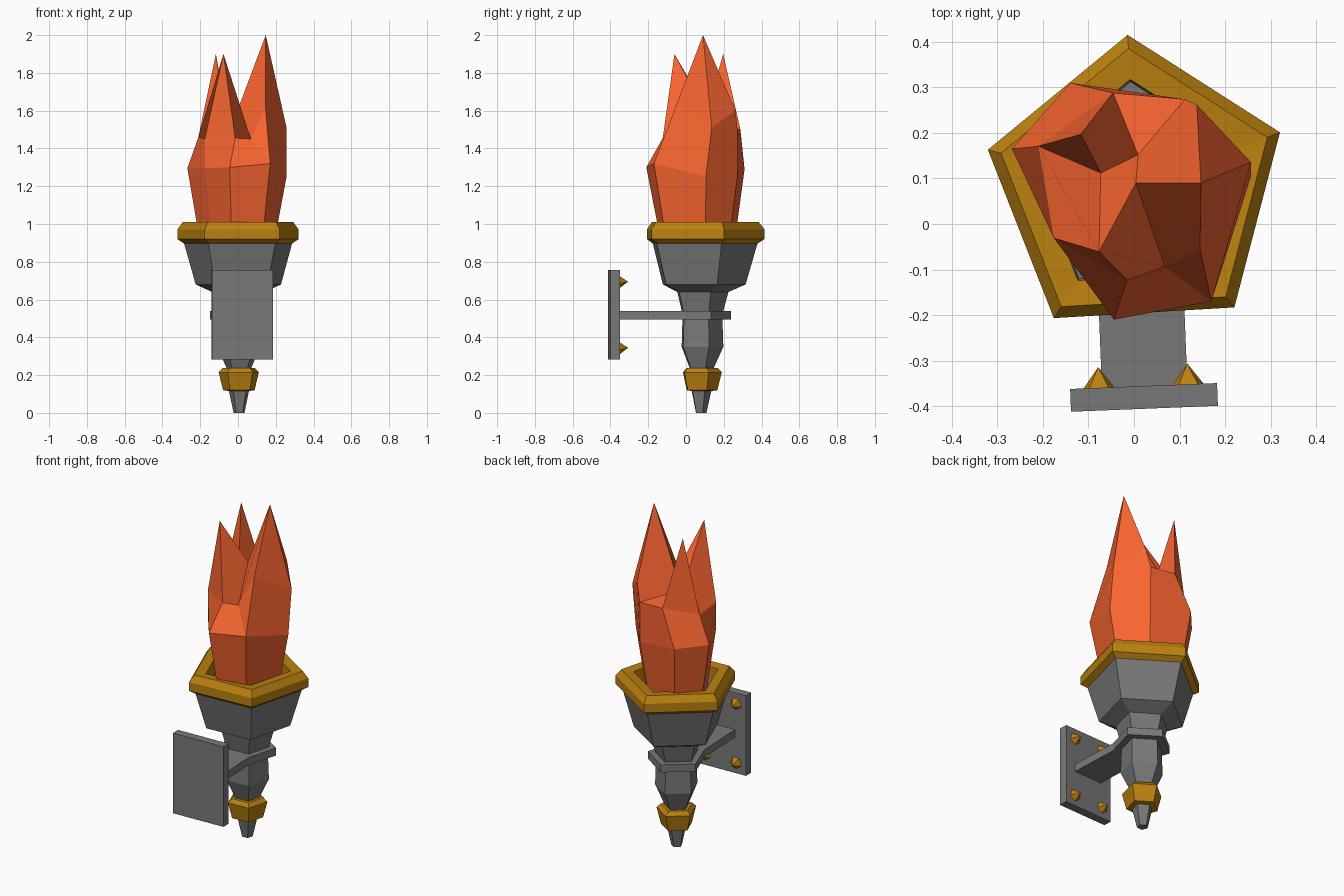
import bpy, bmesh, math
from mathutils import Matrix, Vector

if "Cube" in bpy.data.objects:
    bpy.data.objects.remove(bpy.data.objects["Cube"])

CX, CY = 0.006, 0.078          # torch axis
TURN = math.radians(3.4)       # slight hand-made twist


def material(name, rgb):
    m = bpy.data.materials.new(name)
    m.diffuse_color = (*rgb, 1)
    m.use_nodes = True
    m.node_tree.nodes["Principled BSDF"].inputs["Base Color"].default_value = m.diffuse_color
    return m


GOLD = material("brass", (0.50, 0.22, 0.005))
FIRE = material("flame_orange", (0.95, 0.13, 0.03))
IRON = material("dark_iron", (0.19, 0.19, 0.19))


def finish(name, bm, mat=IRON):
    bmesh.ops.recalc_face_normals(bm, faces=bm.faces)
    me = bpy.data.meshes.new(name)
    bm.to_mesh(me)
    bm.free()
    ob = bpy.data.objects.new(name, me)
    bpy.context.collection.objects.link(ob)
    me.materials.append(mat)
    return ob


def lathe(name, profile, mat=IRON, closed=False):
    """Five-sided turned part from (radius, z) points."""
    bm = bmesh.new()
    rings = []
    for r, z in profile:
        angs = [math.pi / 2 + TURN + k * math.tau / 5 for k in range(5)]
        rings.append([bm.verts.new((CX + r * math.cos(a), CY + r * math.sin(a), z)) for a in angs])
    pairs = list(zip(rings, rings[1:])) + ([(rings[-1], rings[0])] if closed else [])
    for a, b in pairs:
        for k in range(5):
            j = (k + 1) % 5
            bm.faces.new((a[k], a[j], b[j], b[k]))
    if not closed:
        bm.faces.new(rings[0])
        bm.faces.new(rings[-1])
    return finish(name, bm, mat)


# Torch body, with a hollow cup
lathe("handle_and_cup", [(0.03, 0), (0.057, 0.12), (0.07, 0.24), (0.12, 0.35), (0.114, 0.52),
                         (0.147, 0.64), (0.238, 0.68), (0.302, 0.90), (0.302, 0.96),
                         (0.245, 0.96), (0.235, 0.90)])
# Brass fittings
lathe("cup_rim", [(0.302, 0.897), (0.338, 0.92), (0.338, 0.972), (0.308, 1.01),
                  (0.24, 1.005), (0.24, 0.93)], GOLD, True)
lathe("handle_collar", [(0.05, 0.115), (0.088, 0.12), (0.112, 0.215), (0.09, 0.237), (0.06, 0.237)], GOLD)

# Wall bracket: pentagon collar whose front edge runs out to the plate
bm = bmesh.new()
pts = [(0.160 * math.cos(a), 0.160 * math.sin(a)) for a in
       (math.radians(d) for d in (-54, 18, 90, 162, 234))]
pts += [(-0.094, -0.44), (0.094, -0.44)]
spin = Matrix.Translation((CX, CY, 0)) @ Matrix.Rotation(math.radians(2.3), 4, 'Z')
face = bm.faces.new([bm.verts.new(spin @ Vector((x, y, 0.495))) for x, y in pts])
top = bmesh.ops.extrude_face_region(bm, geom=[face])["geom"]
bmesh.ops.translate(bm, vec=(0, 0, 0.045), verts=[v for v in top if isinstance(v, bmesh.types.BMVert)])
finish("bracket_arm", bm)

# Wall plate and its studs
plate = Matrix.Translation((0.022, -0.381, 0.52)) @ Matrix.Rotation(math.radians(2.3), 4, 'Z')
bm = bmesh.new()
bmesh.ops.create_cube(bm, size=1, matrix=plate @ Matrix.Diagonal((0.323, 0.05, 0.475, 1)))
finish("wall_plate", bm)
for sx in (-1, 1):
    for sz in (-1, 1):
        bm = bmesh.new()
        bmesh.ops.create_cone(bm, cap_ends=True, segments=5, radius1=0.043, radius2=0, depth=0.055,
                              matrix=plate @ Matrix.Translation((sx * 0.098, 0.043, sz * 0.175))
                              @ Matrix.Rotation(-math.pi / 2, 4, 'X'))
        finish("stud", bm, GOLD)

# Faceted flame: A, B, C are the tips, a-g the belly ring, the rest ridges and valleys
P = {
    "A": (0.147, 0.09, 2.0), "B": (-0.117, 0.197, 1.9), "C": (-0.077, -0.061, 1.9),
    "a": (-0.176, -0.031, 1.295), "b": (-0.044, -0.21, 1.3), "c": (0.17, -0.17, 1.32),
    "d": (0.257, 0.105, 1.25), "e": (0.112, 0.272, 1.25), "f": (-0.14, 0.31, 1.29),
    "g": (-0.268, 0.165, 1.295),
    "h": (-0.015, -0.123, 1.455), "i": (0.068, -0.094, 1.45), "j": (0.145, -0.055, 1.62),
    "k": (0.257, 0.136, 1.51), "l": (0.138, 0.262, 1.6), "m": (-0.046, 0.288, 1.5),
    "n": (-0.21, 0.171, 1.46), "o": (0.009, 0.152, 1.52), "p": (-0.073, 0.112, 1.6),
    "q": (0.004, 0.09, 1.62), "r": (-0.176, -0.031, 1.45), "x": (0.112, 0.274, 1.49),
}
FACES = ("bcih cji cdkj jkA Aqij Akl dexlk Alxoq xefm xmo mopB Bmn mngf Bpn "
         "npCr gnra Cpoq Cqih Chr rhba").split()
bm = bmesh.new()
V = {n: bm.verts.new(p) for n, p in P.items()}
for f in FACES:
    bm.faces.new([V[n] for n in f])
belly = [V[n] for n in "abcdefg"]
base = [bm.verts.new((v.co.x * 0.78, 0.1 + (v.co.y - 0.1) * 0.78, 0.95)) for v in belly]
for k in range(7):
    j = (k + 1) % 7
    bm.faces.new((base[k], base[j], belly[j], belly[k]))
bm.faces.new(base)
finish("flame", bm, FIRE)
